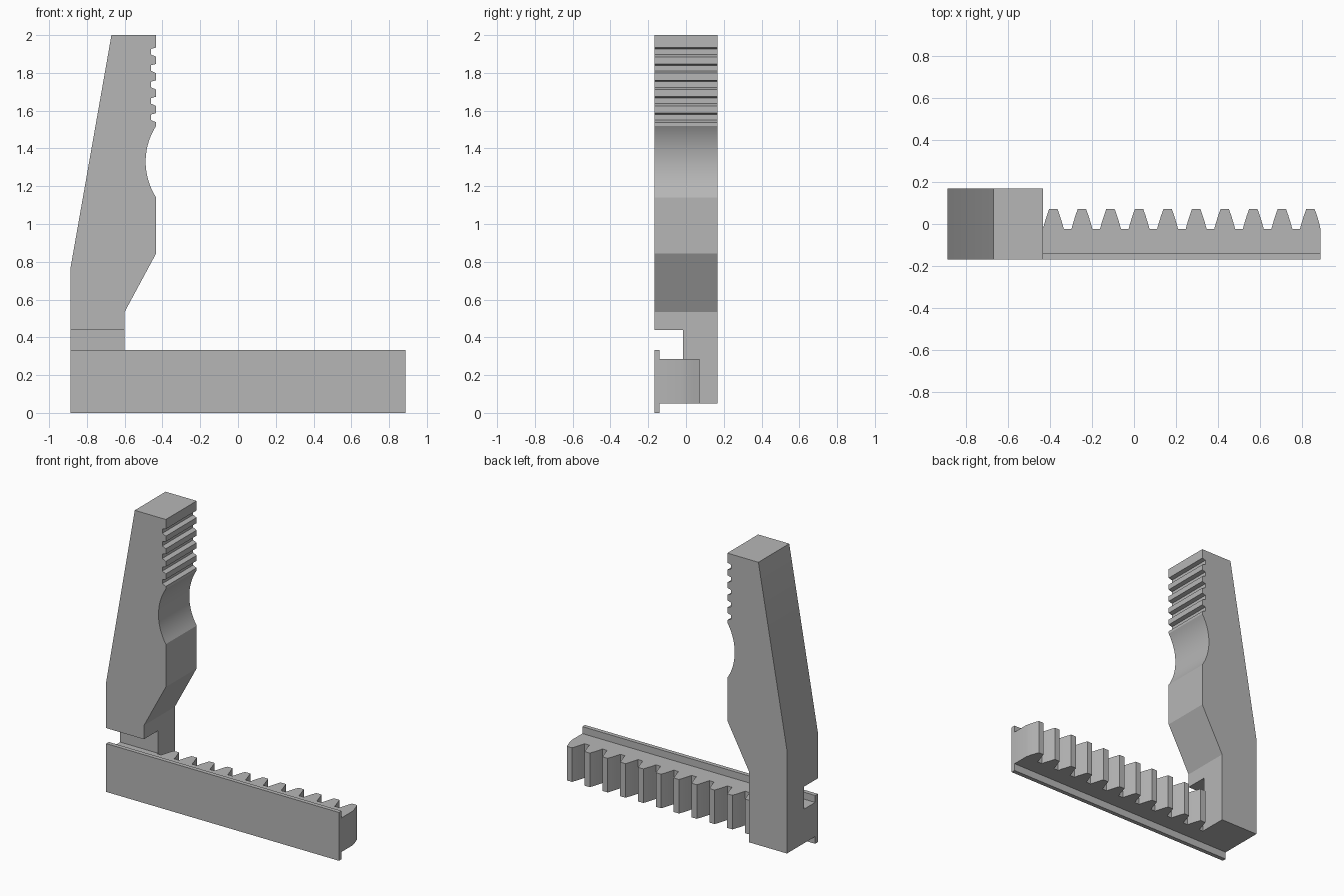
import bpy, bmesh, math
from mathutils import Vector

cube = bpy.data.objects.get("Cube")
if cube:
    bpy.data.objects.remove(cube, do_unlink=True)

grey = bpy.data.materials.new("mid_grey")
grey.use_nodes = True
colour = (0.47, 0.47, 0.47, 1)
grey.diffuse_color = colour
grey.node_tree.nodes["Principled BSDF"].inputs["Base Color"].default_value = colour

LEFT, RIGHT = -0.888, 0.888
FRONT, BACK = -0.168, 0.168
POST_X, GRIP_X = -0.60, -0.433
POST_Y = -0.015


def prism(name, outline, place, offset):
    """Extrude a flat outline; place maps each (a, b) pair into 3D."""
    bm = bmesh.new()
    face = bm.faces.new([bm.verts.new(place(a, b)) for a, b in outline])
    new = bmesh.ops.extrude_face_region(bm, geom=[face])["geom"]
    verts = [v for v in new if isinstance(v, bmesh.types.BMVert)]
    bmesh.ops.translate(bm, verts=verts, vec=Vector(offset))
    bmesh.ops.recalc_face_normals(bm, faces=bm.faces[:])
    mesh = bpy.data.meshes.new(name)
    bm.to_mesh(mesh)
    bm.free()
    mesh.materials.append(grey)
    obj = bpy.data.objects.new(name, mesh)
    bpy.context.collection.objects.link(obj)
    return obj


def box(name, x0, x1, y0, y1, z0, z1):
    return prism(name, [(x0, y0), (x1, y0), (x1, y1), (x0, y1)],
                 lambda x, y: (x, y, z0), (0, 0, z1 - z0))


def select_only(obj):
    bpy.ops.object.select_all(action="DESELECT")
    obj.select_set(True)
    bpy.context.view_layer.objects.active = obj


def smooth(obj):
    select_only(obj)
    bpy.ops.object.shade_smooth_by_angle(angle=math.radians(20))


# Jaw side outline: post, belly, round hollow, gripping grooves, sloped back
jaw_line = [(LEFT, 0.05), (POST_X, 0.05), (POST_X, 0.535), (GRIP_X, 0.845)]
half, depth, mid_z = 0.19, 0.056, 1.33
radius = (half ** 2 + depth ** 2) / (2 * depth)
sweep = math.asin(half / radius)
STEPS = 20
for i in range(STEPS + 1):
    a = sweep * (2 * i / STEPS - 1)
    jaw_line.append((GRIP_X - depth + radius * (1 - math.cos(a)),
                     mid_z + radius * math.sin(a)))
for i in range(5):
    z = 1.565 + 0.0868 * i
    jaw_line += [(GRIP_X, z - 0.027), (GRIP_X - 0.027, z - 0.015),
                 (GRIP_X - 0.027, z + 0.015), (GRIP_X, z + 0.022)]
jaw_line += [(GRIP_X, 2.0), (-0.67, 2.0), (LEFT, 0.76)]
jaw = prism("gripper_jaw", jaw_line, lambda x, z: (x, FRONT, z), (0, BACK - FRONT, 0))

# Clear the front of the jaw foot for the rack and rail
cutter = box("foot_cutter", -1, -0.5, -0.3, POST_Y, -0.1, 0.44)
cutter.hide_render = True
cut = jaw.modifiers.new("foot_notch", "BOOLEAN")
cut.operation = "DIFFERENCE"
cut.solver = "EXACT"
cut.object = cutter
select_only(jaw)
bpy.ops.object.modifier_apply(modifier=cut.name)
bpy.data.objects.remove(cutter, do_unlink=True)
smooth(jaw)

# Toothed rack with gently curved flanks
ROOT_Y = -0.024
flank = [(0.050, ROOT_Y), (0.041, 0.008), (0.031, 0.040), (0.020, 0.071)]
rack_line = [(LEFT, -0.139), (LEFT, POST_Y), (POST_X, POST_Y), (POST_X, ROOT_Y)]
for i in range(11):
    centre = -0.52 + 0.136 * i
    rack_line += [(centre - w, y) for w, y in flank]
    rack_line += [(min(centre + w, RIGHT), y) for w, y in reversed(flank)]
rack_line.append((RIGHT, -0.139))
rack = prism("gear_rack", rack_line, lambda x, y: (x, y, 0.05), (0, 0, 0.235))
smooth(rack)

# Front guide rail, taller than the rack
box("guide_rail", LEFT, RIGHT, FRONT, -0.139, 0, 0.333)
